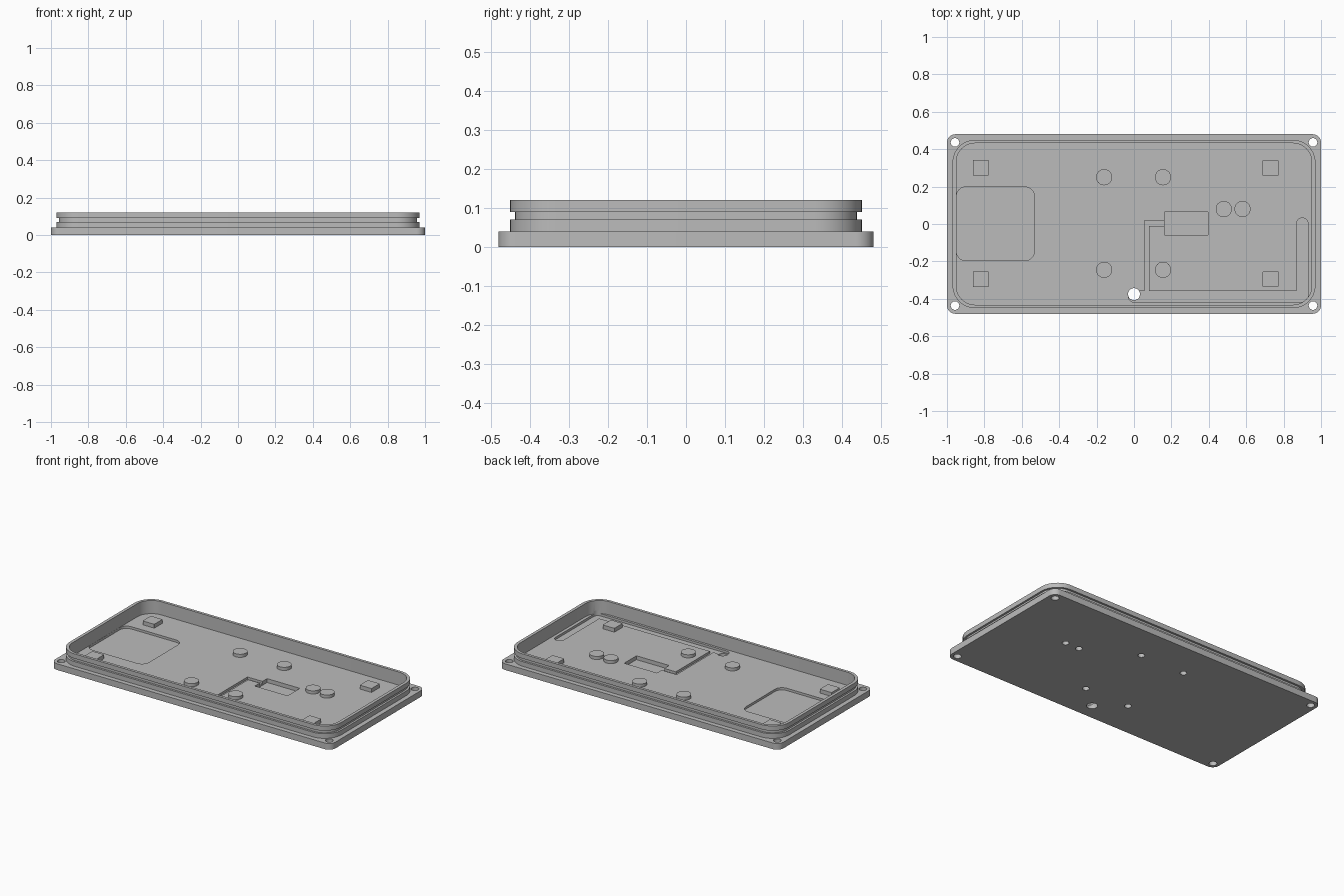
import bpy, bmesh, math

if "Cube" in bpy.data.objects:
    bpy.data.objects.remove(bpy.data.objects["Cube"], do_unlink=True)

grey = bpy.data.materials.new("plain grey")
grey.use_nodes = True
GREY = (0.5, 0.5, 0.5, 1)
grey.diffuse_color = GREY
grey.node_tree.nodes["Principled BSDF"].inputs["Base Color"].default_value = GREY


def outline(cx, cy, hx, hy, r, seg=12):
    """Rounded rectangle as a list of xy points, counter-clockwise."""
    pts = []
    for k, (sx, sy) in enumerate([(1, 1), (-1, 1), (-1, -1), (1, -1)]):
        for i in range(seg + 1):
            a = math.pi / 2 * (k + i / seg)
            pts.append((cx + sx * (hx - r) + r * math.cos(a),
                        cy + sy * (hy - r) + r * math.sin(a)))
    return pts


def loft(name, rings):
    """Closed solid through a stack of (outline, z) rings."""
    bm = bmesh.new()
    loops = [[bm.verts.new((x, y, z)) for x, y in pts] for pts, z in rings]
    bm.faces.new(loops[0][::-1])
    bm.faces.new(loops[-1])
    for low, high in zip(loops, loops[1:]):
        n = len(low)
        for i in range(n):
            j = (i + 1) % n
            bm.faces.new((low[i], low[j], high[j], high[i]))
    bmesh.ops.remove_doubles(bm, verts=bm.verts, dist=1e-5)
    bmesh.ops.recalc_face_normals(bm, faces=bm.faces)
    mesh = bpy.data.meshes.new(name)
    bm.to_mesh(mesh)
    bm.free()
    mesh.materials.append(grey)
    obj = bpy.data.objects.new(name, mesh)
    bpy.context.collection.objects.link(obj)
    return obj


def block(name, x0, x1, y0, y1, z0, z1, r=0.001):
    pts = outline((x0 + x1) / 2, (y0 + y1) / 2, (x1 - x0) / 2, (y1 - y0) / 2, r)
    return loft(name, [(pts, z0), (pts, z1)])


def disc(name, x, y, r, z0, z1, n=40):
    pts = [(x + r * math.cos(math.tau * i / n), y + r * math.sin(math.tau * i / n))
           for i in range(n)]
    return loft(name, [(pts, z0), (pts, z1)])


def combine(target, tool, operation):
    mod = target.modifiers.new(tool.name, "BOOLEAN")
    mod.operation = operation
    mod.solver = "EXACT"
    mod.object = tool
    bpy.context.view_layer.objects.active = target
    bpy.ops.object.modifier_apply(modifier=mod.name)
    bpy.data.objects.remove(tool, do_unlink=True)


# Tray: flange, grooved rim wall and sunken floor in one lofted shell
FLOOR = 0.035
flange = outline(0, 0, 1.0, 0.48, 0.045)
wall = outline(0, 0, 0.97, 0.45, 0.12)
groove = outline(0, 0, 0.957, 0.437, 0.107)
inside = outline(0, 0, 0.95, 0.432, 0.1)
tray = loft("tray", [(flange, 0), (flange, 0.04), (wall, 0.04), (wall, 0.07),
                     (groove, 0.07), (groove, 0.09), (wall, 0.09), (wall, 0.12),
                     (inside, 0.12), (inside, FLOOR)])

# Square pads and round screw bosses on the floor
for x in (-0.82, 0.73):
    for y in (-0.295, 0.3):
        combine(tray, block("pad", x - 0.042, x + 0.042, y - 0.042, y + 0.042,
                            0.025, 0.06, 0.004), "UNION")
bosses = [(x, y) for x in (-0.16, 0.155) for y in (-0.245, 0.25)]
bosses += [(0.48, 0.08), (0.58, 0.08)]
for x, y in bosses:
    combine(tray, disc("boss", x, y, 0.043, 0.025, 0.055), "UNION")

# Blind screw holes from below, through holes in the flange and for the cable
for x, y in bosses:
    combine(tray, disc("screw_hole", x, y, 0.02, -0.05, 0.045), "DIFFERENCE")
for x in (-0.957, 0.957):
    for y in (-0.436, 0.436):
        combine(tray, disc("flange_hole", x, y, 0.023, -0.05, 0.2), "DIFFERENCE")

# Shallow recess, deep pocket and wire channels
DEEP = 0.02
cuts = [
    ("recess", -0.949, -0.533, -0.196, 0.198, DEEP, 0.05),
    ("pocket", 0.162, 0.396, -0.06, 0.065, 0.01, 0.002),
    ("wide_channel", -0.03, 0.93, -0.417, -0.358, DEEP, 0.029),
    ("side_channel", 0.87, 0.93, -0.417, 0.032, DEEP, 0.029),
    ("narrow_channel", 0.055, 0.08, -0.38, 0.018, DEEP, 0.002),
    ("pocket_channel", 0.055, 0.17, -0.01, 0.018, DEEP, 0.002),
]
for name, x0, x1, y0, y1, z, r in cuts:
    combine(tray, block(name, x0, x1, y0, y1, z, FLOOR + 0.02, r), "DIFFERENCE")
combine(tray, disc("cable_hole", 0, -0.375, 0.032, -0.05, 0.2), "DIFFERENCE")

# Smooth the rounded corners, keep machined edges crisp
bpy.ops.object.select_all(action="DESELECT")
tray.select_set(True)
bpy.context.view_layer.objects.active = tray
bpy.ops.object.shade_smooth_by_angle(angle=math.radians(30))
